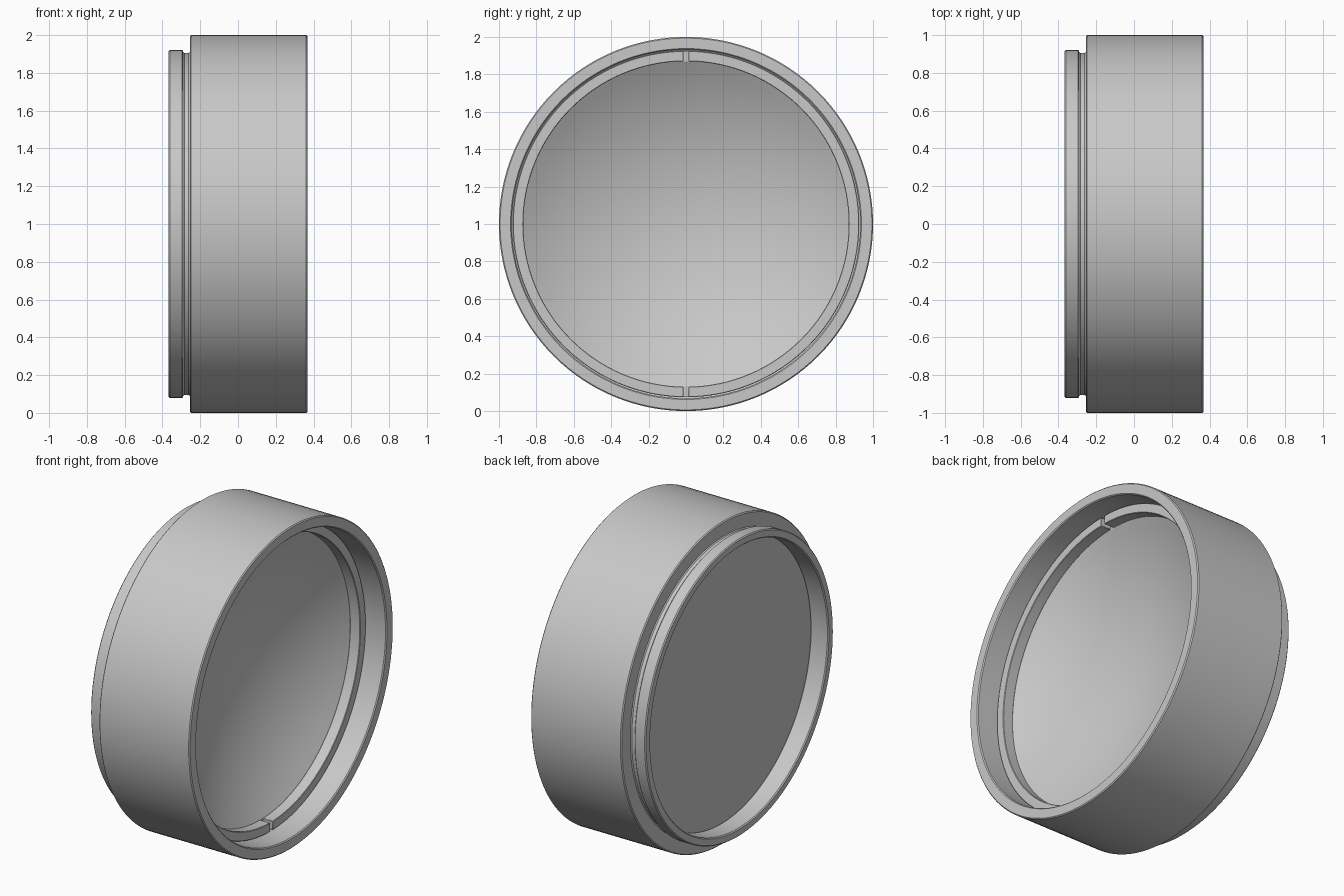
import bpy
import bmesh
import math

cube = bpy.data.objects.get("Cube")
if cube:
    bpy.data.objects.remove(cube, do_unlink=True)

SEGMENTS = 128
CENTRE_Z = 1.0

grey = bpy.data.materials.new("plain grey")
grey.use_nodes = True
grey.diffuse_color = (0.58, 0.58, 0.58, 1)
grey.node_tree.nodes["Principled BSDF"].inputs["Base Color"].default_value = (0.58, 0.58, 0.58, 1)


def lathe(name, profile, closed=True, start=0.0, sweep=math.tau, bevel=0.0):
    """Turn a profile of (x, radius) points around the x axis."""
    bm = bmesh.new()
    full = sweep > math.tau - 1e-6
    steps = SEGMENTS if full else SEGMENTS // 2
    rings = []
    for i in range(steps if full else steps + 1):
        a = start + sweep * i / steps
        rings.append([bm.verts.new((x, r * math.cos(a), CENTRE_Z + r * math.sin(a)))
                      for x, r in profile])
    n = len(profile)
    for i in range(steps):
        p, q = rings[i], rings[(i + 1) % len(rings)]
        for j in range(n if closed else n - 1):
            k = (j + 1) % n
            bm.faces.new((p[j], p[k], q[k], q[j]))
    if not full:  # cap the two ends of an arc
        bm.faces.new(rings[0])
        bm.faces.new(rings[-1])
    bmesh.ops.remove_doubles(bm, verts=bm.verts, dist=1e-6)  # close poles on the axis
    bmesh.ops.dissolve_degenerate(bm, edges=bm.edges, dist=1e-7)
    bmesh.ops.recalc_face_normals(bm, faces=bm.faces)
    mesh = bpy.data.meshes.new(name)
    bm.to_mesh(mesh)
    bm.free()
    mesh.materials.append(grey)
    obj = bpy.data.objects.new(name, mesh)
    bpy.context.collection.objects.link(obj)
    bpy.ops.object.select_all(action='DESELECT')
    obj.select_set(True)
    bpy.context.view_layer.objects.active = obj
    bpy.ops.object.shade_smooth_by_angle(angle=math.radians(30))
    if bevel:
        mod = obj.modifiers.new("edge chamfer", 'BEVEL')
        mod.width = bevel
        mod.segments = 1
        mod.limit_method = 'ANGLE'
        mod.angle_limit = math.radians(40)
    return obj


# Housing: outer barrel, groove, rear thread collar, inner shelf and front bore
lathe("housing", [
    (0.367, 1.0), (-0.255, 1.0), (-0.255, 0.905), (-0.29, 0.905),
    (-0.29, 0.922), (-0.367, 0.922), (-0.367, 0.872), (-0.243, 0.872),
    (-0.243, 0.932), (0.367, 0.932)], bevel=0.006)

# Glass: flat at the back, spherically hollow at the front
GLASS_R, BACK_X, EDGE_X, SAG = 0.926, -0.24, 0.16, 0.25
HOLLOW_R = 0.87
curve_r = (HOLLOW_R ** 2 + SAG ** 2) / (2 * SAG)
edge_angle = math.asin(HOLLOW_R / curve_r)
hollow = []
for i in range(17):
    t = edge_angle * (1 - i / 16)
    hollow.append((EDGE_X - SAG + curve_r * (1 - math.cos(t)), curve_r * math.sin(t)))
lathe("glass", [(BACK_X, 0.0), (BACK_X, GLASS_R), (EDGE_X, GLASS_R)] + hollow, closed=False)

# Retaining ring: two arcs that leave a spanner slot at top and bottom
slot = 0.026 / 0.9
for side, start in (("left", math.pi / 2), ("right", -math.pi / 2)):
    lathe("retaining_ring_" + side,
          [(0.23, 0.926), (EDGE_X, 0.926), (EDGE_X, 0.87), (0.23, 0.87)],
          start=start + slot / 2, sweep=math.pi - slot, bevel=0.003)
